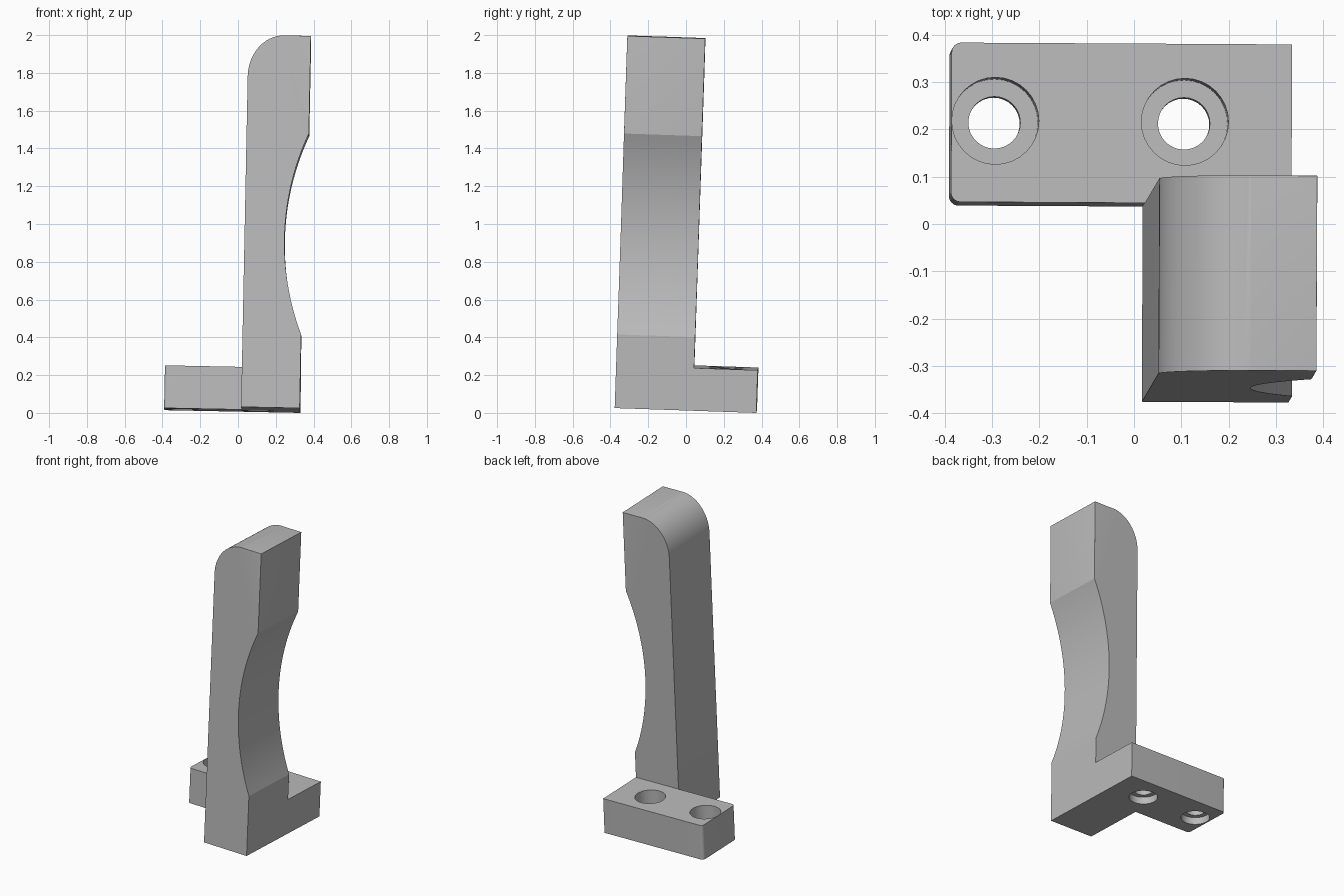
import bpy, bmesh, math
from mathutils import Vector, Matrix

cube = bpy.data.objects.get("Cube")
if cube:
    bpy.data.objects.remove(cube, do_unlink=True)

grey = bpy.data.materials.new("plain grey")
grey.use_nodes = True
colour = (0.5, 0.5, 0.5, 1)
grey.diffuse_color = colour
grey.node_tree.nodes["Principled BSDF"].inputs["Base Color"].default_value = colour


def arc(cx, cz, rx, rz, start, end, steps):
    """Points on an elliptical arc, angles in degrees."""
    angles = [math.radians(start + (end - start) * i / steps) for i in range(steps + 1)]
    return [(cx + rx * math.cos(a), cz + rz * math.sin(a)) for a in angles]


def prism(name, points, direction, rounded=None, radius=0.0):
    """Extrude a flat outline; round the edges picked by a rule."""
    bm = bmesh.new()
    face = bm.faces.new([bm.verts.new(p) for p in points])
    new = bmesh.ops.extrude_face_region(bm, geom=[face])["geom"]
    bmesh.ops.translate(bm, vec=direction, verts=[v for v in new if isinstance(v, bmesh.types.BMVert)])
    bmesh.ops.recalc_face_normals(bm, faces=bm.faces)
    if rounded:
        picked = [e for e in bm.edges if rounded(*(v.co for v in e.verts))]
        bmesh.ops.bevel(bm, geom=picked, offset=radius, segments=8, profile=0.5,
                        affect='EDGES', clamp_overlap=True)
    mesh = bpy.data.meshes.new(name)
    bm.to_mesh(mesh)
    bm.free()
    mesh.materials.append(grey)
    obj = bpy.data.objects.new(name, mesh)
    bpy.context.collection.objects.link(obj)
    return obj


def combine(target, other, operation):
    bpy.context.view_layer.objects.active = target
    mod = target.modifiers.new(operation, 'BOOLEAN')
    mod.object, mod.operation, mod.solver = other, operation, 'EXACT'
    bpy.ops.object.modifier_apply(modifier=mod.name)
    bpy.data.objects.remove(other, do_unlink=True)


# Main sizes, measured from the outer rear corner of the foot
LEFT, GRIP, TOP = -0.31, 0.02, 1.972
FRONT, JOIN, BASE_H, BASE_W = -0.75, -0.337, 0.226, 0.72

# Upright lever: scooped on the outer side, rounded shoulder on the inner side
low, high, dip = Vector((0, 0.39)), Vector((GRIP, 1.455)), 0.108
chord = high - low
radius = (chord.length ** 2 / 4 + dip ** 2) / (2 * dip)
normal = Vector((chord.y, -chord.x)).normalized()
centre = (low + high) / 2 + normal * (radius - dip)
a0, a1 = (math.degrees(math.atan2(*(p - centre).yx)) % 360 for p in (low, high))
outline = [(LEFT, 0), (0, 0)] + arc(*centre, radius, radius, a0, a1, 28)
outline += [(GRIP, TOP)] + arc(LEFT + 0.19, TOP - 0.22, 0.19, 0.22, 90, 180, 20)


def tip_edge(a, b):
    on_top = min(a.z, b.z) > TOP - 1e-4 and not (abs(a.x - b.x) < 1e-4 and a.x < 0)
    on_grip = min(a.x, b.x) > GRIP - 1e-4 and abs(a.z - b.z) > 0.1
    return on_top or on_grip


lever = prism("lever_bracket", [(x, FRONT, z) for x, z in outline],
              Vector((0, JOIN - FRONT, 0)), tip_edge, 0.027)

# Mounting block with two rounded end corners
corners = [(-BASE_W, JOIN, 0), (0, JOIN, 0), (0, 0, 0), (-BASE_W, 0, 0)]
block = prism("mounting_block", corners, Vector((0, 0, BASE_H)),
              lambda a, b: abs(a.z - b.z) > 0.1 and a.x < -0.5, 0.02)

# Screw holes, counterbored at both ends
for x in (-0.627, -0.226):
    for r, z0, z1 in ((0.055, -0.1, 0.4), (0.092, 0.116, 0.4), (0.085, -0.1, 0.045)):
        ring = arc(x, -0.165, r, r, 0, 360, 32)[:-1]
        combine(block, prism("hole_cutter", [(px, py, z0) for px, py in ring],
                             Vector((0, 0, z1 - z0))), 'DIFFERENCE')
combine(lever, block, 'UNION')

# Lean the whole piece slightly and set it in place
z_axis = Vector((0.02, 0.034, 1)).normalized()
x_axis = Vector((1, -0.0055, -0.02)).normalized()
y_axis = z_axis.cross(x_axis).normalized()
lean = Matrix((x_axis, y_axis, z_axis)).transposed().to_4x4()
lever.data.transform(Matrix.Translation((0.33, 0.372, 0.003)) @ lean)
lift = min(v.co.z for v in lever.data.vertices)
lever.data.transform(Matrix.Translation((0, 0, -lift)))

bpy.ops.object.select_all(action='DESELECT')
lever.select_set(True)
bpy.context.view_layer.objects.active = lever
bpy.ops.object.shade_smooth_by_angle(angle=math.radians(17))
